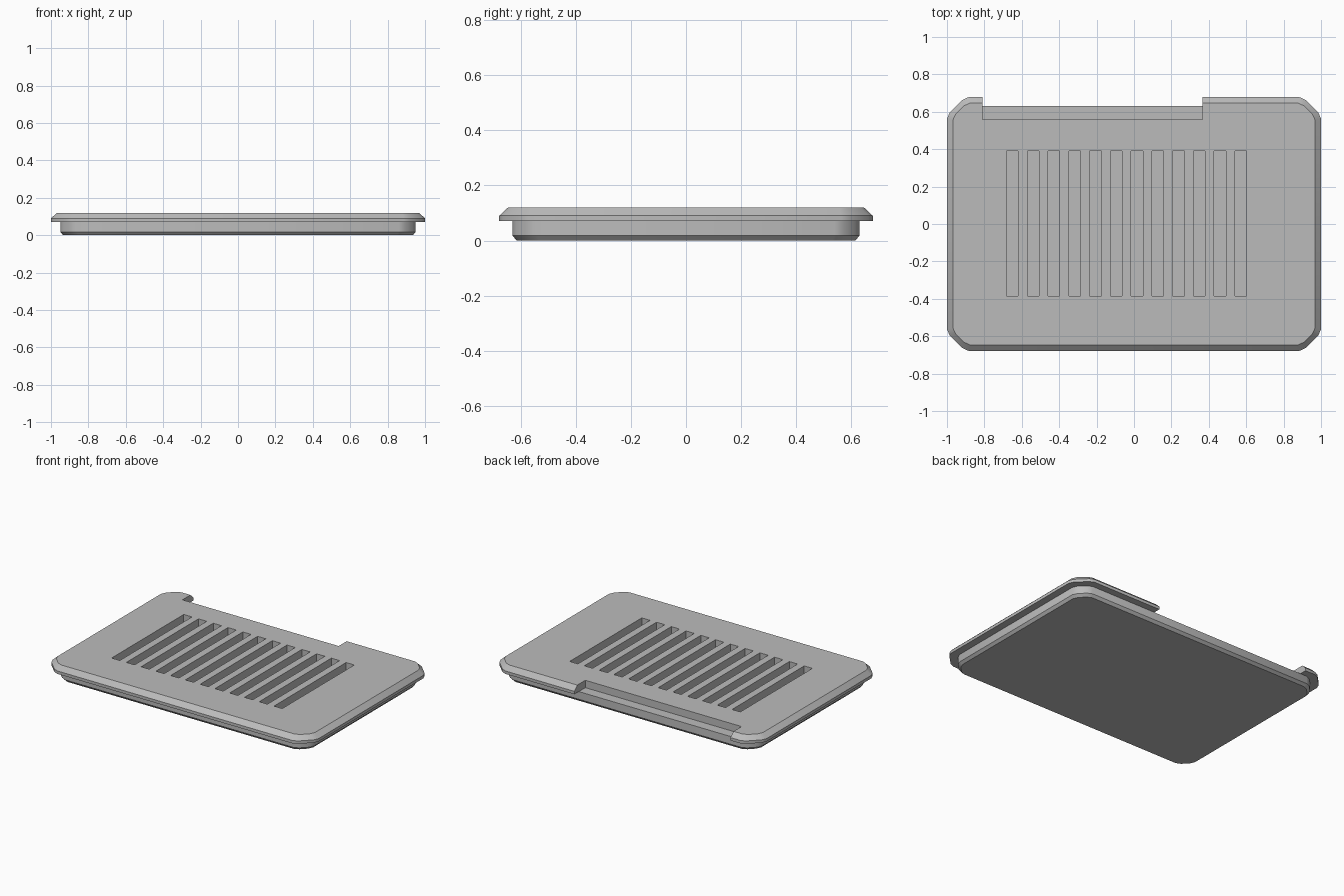
import bpy, bmesh

if "Cube" in bpy.data.objects:
    bpy.data.objects.remove(bpy.data.objects["Cube"])

grey = bpy.data.materials.new("light grey")
grey.diffuse_color = (0.5, 0.5, 0.5, 1)
grey.use_nodes = True
grey.node_tree.nodes["Principled BSDF"].inputs["Base Color"].default_value = grey.diffuse_color


def outline(hx, hy, cut, soft):
    """Rectangle with cut corners, each cut eased by a short facet."""
    s = soft
    corner = [(hx, hy - cut), (hx - s * 0.45, hy - cut + s),
              (hx - cut + s, hy - s * 0.45), (hx - cut, hy)]
    back = corner[::-1]
    return (corner + [(-x, y) for x, y in back]
            + [(-x, -y) for x, y in corner] + [(x, -y) for x, y in back])


def loft(name, rings):
    """Solid through stacked outlines: (half x, half y, corner cut, z)."""
    bm = bmesh.new()
    loops = [[bm.verts.new((x, y, z)) for x, y in outline(hx, hy, c, 0.032)]
             for hx, hy, c, z in rings]
    n = len(loops[0])
    for a, b in zip(loops, loops[1:]):
        for i in range(n):
            j = (i + 1) % n
            bm.faces.new((a[i], a[j], b[j], b[i]))
    bm.faces.new(loops[0][::-1])
    bm.faces.new(loops[-1])
    mesh = bpy.data.meshes.new(name)
    bm.to_mesh(mesh)
    bm.free()
    mesh.materials.append(grey)
    obj = bpy.data.objects.new(name, mesh)
    bpy.context.collection.objects.link(obj)
    return obj


def add_box(bm, x0, x1, y0, y1, z0, z1):
    verts = bmesh.ops.create_cube(bm, size=1)["verts"]
    for v in verts:
        v.co = (x1 if v.co.x > 0 else x0, y1 if v.co.y > 0 else y0,
                z1 if v.co.z > 0 else z0)


def cut(obj, boxes):
    bm = bmesh.new()
    for b in boxes:
        add_box(bm, *b)
    mesh = bpy.data.meshes.new("cutter")
    bm.to_mesh(mesh)
    bm.free()
    mesh.materials.append(grey)
    cutter = bpy.data.objects.new("cutter", mesh)
    cutter.hide_render = True
    bpy.context.collection.objects.link(cutter)
    mod = obj.modifiers.new("cut", 'BOOLEAN')
    mod.operation = 'DIFFERENCE'
    mod.solver = 'EXACT'
    mod.object = cutter
    bpy.context.view_layer.objects.active = obj
    bpy.ops.object.modifier_apply(modifier="cut")
    bpy.data.objects.remove(cutter)


# lower tray with a chamfered underside
tray = loft("tray", [(0.935, 0.615, 0.085, 0), (0.95, 0.63, 0.09, 0.018),
                     (0.95, 0.63, 0.09, 0.07)])

# overhanging lid with a sloped rim
lid = loft("lid", [(1, 0.678, 0.115, 0.07), (1, 0.678, 0.115, 0.09),
                   (0.968, 0.646, 0.09, 0.12)])

# row of vent slots and the notch in the back rim
slots = [(-0.681 + i * 0.111, -0.619 + i * 0.111, -0.385, 0.39)
         for i in range(12)]
cut(lid, [(*s, 0.05, 0.2) for s in slots]
    + [(-0.81, 0.365, 0.56, 0.9, 0.05, 0.2)])
cut(tray, [(*s, 0.06, 0.2) for s in slots])

for obj in (tray, lid):
    bpy.ops.object.select_all(action='DESELECT')
    obj.select_set(True)
    bpy.context.view_layer.objects.active = obj
    bpy.ops.object.shade_smooth_by_angle(angle=0.52)
